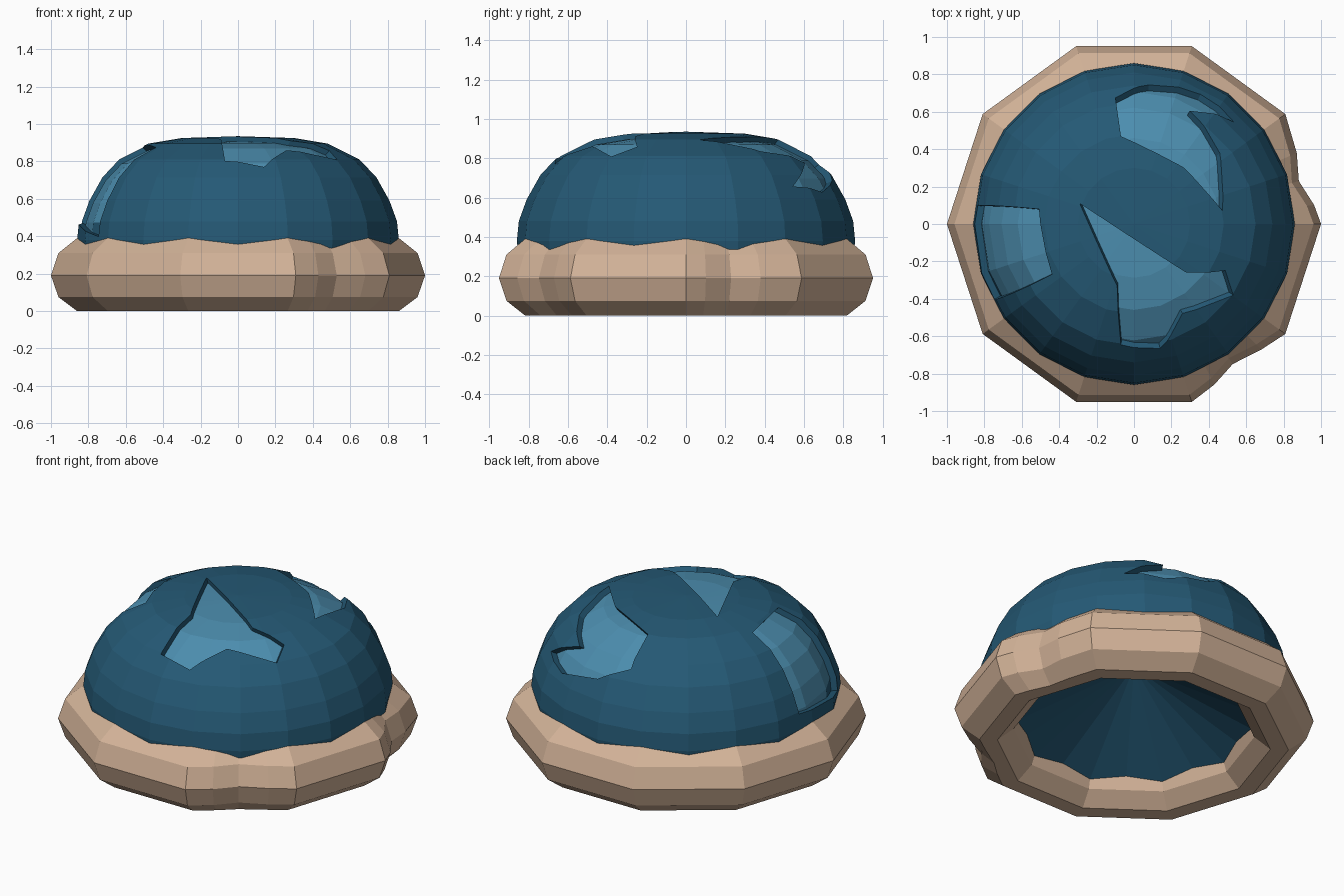
import bpy, bmesh
from math import cos, sin, radians, pi, hypot
from mathutils import Vector
from mathutils.bvhtree import BVHTree

if "Cube" in bpy.data.objects:
    bpy.data.objects.remove(bpy.data.objects["Cube"])


def material(name, rgb):
    m = bpy.data.materials.new(name)
    m.diffuse_color = (*rgb, 1)
    m.use_nodes = True
    m.node_tree.nodes["Principled BSDF"].inputs["Base Color"].default_value = m.diffuse_color
    return m


SAND = material("sand", (0.65, 0.45, 0.315))
DEEP = material("deep blue", (0.018, 0.100, 0.178))
PALE = material("pale blue", (0.072, 0.270, 0.430))


def make_object(name, bm, *mats):
    bmesh.ops.recalc_face_normals(bm, faces=bm.faces)
    me = bpy.data.meshes.new(name)
    bm.to_mesh(me)
    bm.free()
    for m in mats:
        me.materials.append(m)
    ob = bpy.data.objects.new(name, me)
    bpy.context.collection.objects.link(ob)
    return ob


def subtract(ob, cutter):
    mod = ob.modifiers.new("cut", 'BOOLEAN')
    mod.operation = 'DIFFERENCE'
    mod.solver = 'EXACT'
    mod.object = cutter
    dg = bpy.context.evaluated_depsgraph_get()
    me = bpy.data.meshes.new_from_object(ob.evaluated_get(dg))
    ob.modifiers.clear()
    ob.data = me


# Ten-sided ring with two small dents in its outer side
ring_profile = [(0.86, 0), (0.96, 0.075), (1.0, 0.19), (0.96, 0.31), (0.86, 0.39),
                (0.76, 0.39), (0.67, 0.31), (0.63, 0.19), (0.67, 0.075), (0.76, 0)]
columns = [(36 * k, 1.0, 0.0) for k in range(10)]
for ang, dent in ((-44.6, 0.008), (-54.8, 0.035), (-63.4, 0.004),
                  (23.6, 0.006), (14.6, 0.042), (6, 0.004)):
    a = ang % 360
    chord = cos(radians(18)) / cos(radians(a % 36 - 18))
    columns.append((a, chord, dent))
columns.sort()

bm = bmesh.new()
loops = []
for a, s, dent in columns:
    t = radians(a)
    loop = []
    for r, z in ring_profile:
        q = r * s - (dent if r > 0.9 else 0.4 * dent if r > 0.8 else 0)
        loop.append(bm.verts.new((q * cos(t), q * sin(t), z)))
    loops.append(loop)
n = len(ring_profile)
for i, a in enumerate(loops):
    b = loops[(i + 1) % len(loops)]
    for j in range(n):
        k = (j + 1) % n
        bm.faces.new((a[j], b[j], b[k], a[k]))
make_object("base_ring", bm, SAND)

# Faceted dome with a hollow underside
CENTRE = Vector((0, 0, 0.3))
upper = [(0.86, 0.38), (0.85, 0.48), (0.81, 0.59), (0.74, 0.715), (0.65, 0.81),
         (0.48, 0.895), (0.30, 0.925), (0, 0.935)]
dome_profile = [(0, 0.5), (0.70, 0.10), (0.84, 0.2)] + upper
SIDES = 20


def dome(name, scale):
    bm = bmesh.new()
    rings = []
    for r, z in dome_profile:
        z = CENTRE.z + (z - CENTRE.z) * scale
        if r == 0:
            rings.append([bm.verts.new((0, 0, z))] * SIDES)
        else:
            rings.append([bm.verts.new((r * scale * cos(2 * pi * k / SIDES),
                                        r * scale * sin(2 * pi * k / SIDES), z))
                          for k in range(SIDES)])
    for a, b in zip(rings, rings[1:]):
        for k in range(SIDES):
            j = (k + 1) % SIDES
            quad = list(dict.fromkeys((a[k], a[j], b[j], b[k])))
            bm.faces.new(quad)
    return make_object(name, bm, DEEP, PALE)


def height(r):
    for (r0, z0), (r1, z1) in zip(upper, upper[1:]):
        if r1 <= r <= r0:
            return z0 + (z1 - z0) * (r0 - r) / (r0 - r1)
    return 0.4


# Outlines of the recessed patches, seen from above
patches = [
    [(-0.845, 0.10), (-0.51, 0.08), (-0.44, -0.27), (-0.76, -0.41)],
    [(-0.29, 0.11), (0.28, -0.26), (0.49, -0.25), (0.53, -0.38), (0.26, -0.48),
     (0.14, -0.67), (-0.07, -0.65), (-0.09, -0.33)],
    [(-0.10, 0.68), (0.08, 0.75), (0.36, 0.70), (0.54, 0.55), (0.30, 0.61),
     (0.46, 0.38), (0.475, 0.07), (0.27, 0.30), (-0.07, 0.47)],
]

shell = dome("dome", 1.0)
core = dome("patch_floor_helper", 0.957)
core_bm = bmesh.new()
core_bm.from_mesh(core.data)
floor = BVHTree.FromBMesh(core_bm)

# Each cutter is a wedge aimed at the centre, with the floor shape removed
helpers = [core]
for i, outline in enumerate(patches):
    bm = bmesh.new()
    rays = [Vector((x, y, height(hypot(x, y)))) - CENTRE for x, y in outline]
    low = [bm.verts.new(CENTRE + d * 0.8) for d in rays]
    top = [bm.verts.new(CENTRE + d * 1.3) for d in rays]
    caps = [bm.faces.new(low[::-1]), bm.faces.new(top)]
    for k in range(len(rays)):
        j = (k + 1) % len(rays)
        bm.faces.new((low[k], low[j], top[j], top[k]))
    bmesh.ops.triangulate(bm, faces=caps)
    cutter = make_object(f"patch_cutter_{i}", bm, DEEP)
    subtract(cutter, core)
    subtract(shell, cutter)
    helpers.append(cutter)

# Patch floors are pale, everything else on the dome is deep blue
me = shell.data
me.materials.clear()
me.materials.append(DEEP)
me.materials.append(PALE)
for p in me.polygons:
    dist = floor.find_nearest(p.center)[3]
    p.material_index = 1 if p.center.z > 0.44 and dist < 0.004 else 0
    p.use_smooth = False

core_bm.free()
for ob in helpers:
    bpy.data.objects.remove(ob)
